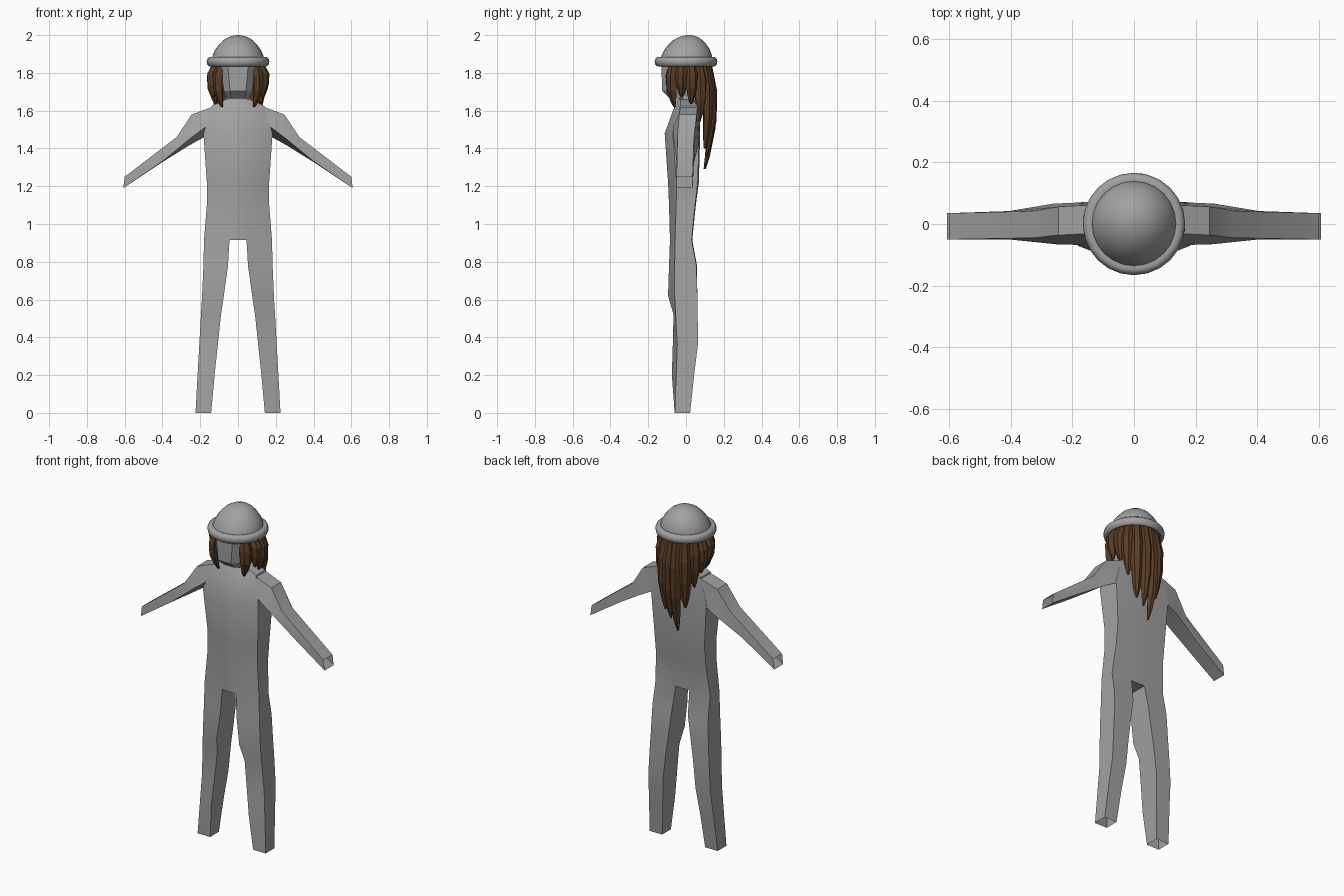
import bpy, bmesh, math
from mathutils import Vector

if "Cube" in bpy.data.objects:
    bpy.data.objects.remove(bpy.data.objects["Cube"])


def material(name, rgb):
    m = bpy.data.materials.new(name)
    m.diffuse_color = (*rgb, 1.0)
    m.use_nodes = True
    m.node_tree.nodes["Principled BSDF"].inputs["Base Color"].default_value = m.diffuse_color
    return m


GREY = material("plain grey", (0.36, 0.36, 0.36))
BROWN = material("hair brown", (0.10, 0.046, 0.018))


def loft(bm, rings, cap_start=False, cap_end=False, wrap=False):
    """Skin a series of closed point rings with quads."""
    vs = [[bm.verts.new(p) for p in r] for r in rings]
    pairs = list(zip(vs, vs[1:])) + ([(vs[-1], vs[0])] if wrap else [])
    for a, b in pairs:
        n = len(a)
        for i in range(n):
            j = (i + 1) % n
            bm.faces.new((a[i], a[j], b[j], b[i]))
    if cap_start:
        bm.faces.new(vs[0][::-1])
    if cap_end:
        bm.faces.new(vs[-1])


def finish(name, bm, mat, angle=None):
    bmesh.ops.remove_doubles(bm, verts=bm.verts, dist=0.0005)
    bmesh.ops.recalc_face_normals(bm, faces=bm.faces)
    me = bpy.data.meshes.new(name)
    bm.to_mesh(me)
    bm.free()
    me.materials.append(mat)
    if angle:
        me.polygons.foreach_set("use_smooth", [True] * len(me.polygons))
        me.set_sharp_from_angle(angle=math.radians(angle))
    ob = bpy.data.objects.new(name, me)
    bpy.context.collection.objects.link(ob)
    return ob


# Torso and legs: z, half width, inner half width, front edge, front middle, back middle, back edge
torso = [
    (1.66, .065, .03, -.03, -.045, .04, .035),
    (1.625, .14, .06, -.03, -.06, .07, .06),
    (1.48, .183, .075, -.07, -.113, .075, .07),
    (1.22, .165, .06, -.05, -.095, .068, .062),
    (1.10, .165, .05, -.052, -.09, .052, .048),
    (.915, .18, .045, -.058, -.085, .033, .03),
]
legs = [
    torso[-1],
    (.78, .183, .053, -.06, -.09, .058, .055),
    (.62, .190, .075, -.06, -.095, .06, .06),
    (.52, .196, .090, -.055, -.066, .062, .062),
    (.36, .205, .107, -.046, -.07, .063, .063),
    (.20, .214, .124, -.052, -.075, .043, .043),
    (0, .225, .142, -.06, -.06, .022, .022),
]
bm = bmesh.new()
loft(bm, [[(w, f, z), (i, fm, z), (-i, fm, z), (-w, f, z),
           (-w, b, z), (-i, m, z), (i, m, z), (w, b, z)]
          for z, w, i, f, fm, m, b in torso], cap_start=True)
for s in (1, -1):
    loft(bm, [[(s * w, f, z), (s * i, fm, z), (s * i, m, z), (s * w, b, z)]
              for z, w, i, f, fm, m, b in legs])
z, w, i, f, fm, m, b = torso[-1]
bm.faces.new([bm.verts.new(p) for p in ((-i, fm, z), (i, fm, z), (i, m, z), (-i, m, z))])
finish("torso_and_legs", bm, GREY, 35)

# Arms: four corners per station, open at the wrist
arm = [
    [(.13, -.03, 1.622), (.13, .062, 1.622), (.17, .07, 1.465), (.17, -.068, 1.515)],
    [(.245, -.036, 1.58), (.245, .056, 1.58), (.26, .066, 1.415), (.25, -.066, 1.455)],
    [(.325, -.045, 1.46), (.325, .042, 1.46), (.405, .042, 1.325), (.405, -.05, 1.328)],
    [(.60, -.05, 1.25), (.60, .035, 1.25), (.607, .035, 1.19), (.607, -.05, 1.19)],
]
for s, side in ((1, "left"), (-1, "right")):
    bm = bmesh.new()
    loft(bm, [[(s * x, y, z) for x, y, z in ring] for ring in arm])
    finish(side + "_arm", bm, GREY, 25)

# Neck
bm = bmesh.new()
loft(bm, [[(r * math.sin(a), r * .6 * math.cos(a), z)
           for a in (k * math.pi / 4 + math.pi / 8 for k in range(8))]
          for z, r in ((1.62, .08), (1.72, .065))], True, True)
finish("neck", bm, GREY)

# Head: z, face half width, face y, cheek half width, cheek y, back y
head = [(1.665, .035, -.085, .062, -.06, .05),
        (1.705, .042, -.127, .075, -.085, .08),
        (1.86, .056, -.130, .10, -.09, .10)]
bm = bmesh.new()
loft(bm, [[(a, f, z), (c, d, z), (c, b * .5, z), (a, b, z),
           (-a, b, z), (-c, b * .5, z), (-c, d, z), (-a, f, z)]
          for z, a, f, c, d, b in head], True, True)
finish("head", bm, GREY)


def lathe(profile, n=24):
    """Rings from (radius, z, y shift) points."""
    return [[(r * math.sin(k * math.tau / n), dy + r * math.cos(k * math.tau / n), z)
             for k in range(n)] for r, z, dy in profile]


# Hat crown and rolled brim
bm = bmesh.new()
loft(bm, lathe([(.14, 1.865, 0), (.134, 1.89, .004), (.122, 1.92, .006), (.103, 1.947, .008),
                (.078, 1.973, .01), (.05, 1.99, .013), (.022, 1.998, .016),
                (.006, 2.0, .018)]), cap_end=True)
finish("hat_crown", bm, GREY, 40)
bm = bmesh.new()
loft(bm, lathe([(.135, 1.84, 0), (.150, 1.834, 0), (.162, 1.842, 0), (.166, 1.86, 0),
                (.162, 1.876, 0), (.150, 1.885, 0), (.136, 1.882, 0), (.13, 1.86, 0)]), wrap=True)
finish("hat_brim", bm, GREY, 50)


def lock(bm, deg, tip_z, width, bulge, tip_r):
    """Tapered six-sided hair lock; 0 degrees is the back of the head."""
    a = math.radians(deg)
    out = Vector((math.sin(a), math.cos(a), 0))
    tan = Vector((out.y, -out.x, 0))
    top, rings = 1.85, []
    for t, rad, k in ((0, .118, .75), (.3, bulge - .012, 1), (.62, bulge - .014, .85),
                      (.88, (bulge + tip_r) / 2 - .01, .5), (1, tip_r, .15)):
        c = out * rad + Vector((0, 0, top + (tip_z - top) * t))
        hw, th = width * k / 2, .022 * min(1, k + .1)
        rings.append([c + tan * (hw * u) + out * (th * v) for u, v in
                      ((1, -.2), (.45, .8), (-.35, 1), (-1, -.2), (-.5, -1), (.5, -1))])
    loft(bm, rings, True, True)


# Long back hair
bm = bmesh.new()
for args in ((-56, 1.56, .075, .150, .125), (-33, 1.44, .080, .152, .12), (-9, 1.29, .080, .152, .10),
             (12, 1.36, .075, .156, .11), (33, 1.40, .080, .155, .12), (55, 1.54, .075, .154, .125)):
    lock(bm, *args)
finish("back_hair", bm, BROWN)

# Short side hair framing the face
bm = bmesh.new()
for s in (1, -1):
    for deg, tip, width, bulge, tr in ((77, 1.635, .07, .156, .12), (100, 1.67, .07, .157, .13),
                                       (126, 1.62, .075, .148, .105)):
        lock(bm, s * deg, tip, width, bulge, tr)
finish("side_hair", bm, BROWN)
